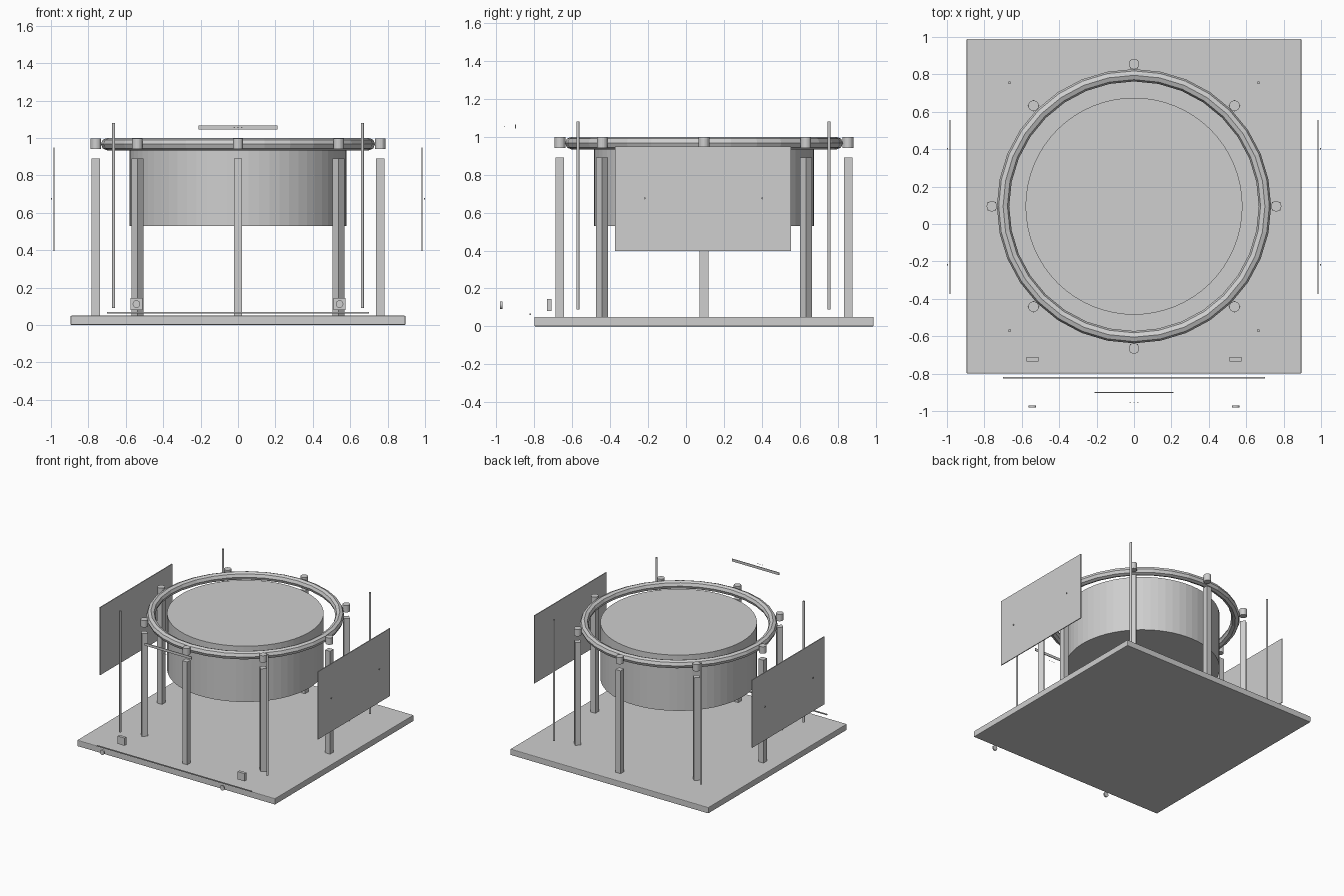
import bpy, bmesh, math
from mathutils import Matrix, Vector

if "Cube" in bpy.data.objects:
    bpy.data.objects.remove(bpy.data.objects["Cube"])

CY = 0.095  # centre of the round assembly along y

grey = bpy.data.materials.new("plain_grey")
grey.diffuse_color = (0.62, 0.62, 0.62, 1)
grey.use_nodes = True
grey.node_tree.nodes["Principled BSDF"].inputs["Base Color"].default_value = grey.diffuse_color


def finish(name, bm):
    me = bpy.data.meshes.new(name)
    bm.to_mesh(me)
    bm.free()
    me.materials.append(grey)
    ob = bpy.data.objects.new(name, me)
    bpy.context.collection.objects.link(ob)
    return ob


def box(name, centre, size, turn=0.0):
    bm = bmesh.new()
    m = (Matrix.Translation(centre) @ Matrix.Rotation(turn, 4, 'Z')
         @ Matrix.Diagonal((*size, 1)))
    bmesh.ops.create_cube(bm, size=1, matrix=m)
    return finish(name, bm)


def cylinder(name, centre, radius, depth, sides=16, axis='Z'):
    direction = {'X': (1, 0, 0), 'Y': (0, 1, 0), 'Z': (0, 0, 1)}[axis]
    rot = Vector((0, 0, 1)).rotation_difference(Vector(direction))
    bm = bmesh.new()
    bmesh.ops.create_cone(bm, cap_ends=True, segments=sides,
                          radius1=radius, radius2=radius, depth=depth,
                          matrix=Matrix.Translation(centre) @ rot.to_matrix().to_4x4())
    return finish(name, bm)


# Base board with softened edges
base = box("base_board", (0, CY, 0.025), (1.79, 1.79, 0.05))
bevel = base.modifiers.new("soft_edges", 'BEVEL')
bevel.width = 0.005
bevel.segments = 2

# Suspended drum
cylinder("drum", (0, CY, 0.757), 0.58, 0.456, 64)

# Faceted rim ring
bpy.ops.mesh.primitive_torus_add(location=(0, CY, 0.967), major_segments=32,
                                 minor_segments=8, major_radius=0.70,
                                 minor_radius=0.033)
ring = bpy.context.object
ring.name = "rim_ring"
ring.data.materials.append(grey)

# Eight posts facing the centre, each with a floating cap
for i in range(8):
    a = i * math.tau / 8
    x, y = 0.76 * math.cos(a), CY + 0.76 * math.sin(a)
    box(f"post_{i + 1}", (x, y, 0.47), (0.045, 0.045, 0.84), a)
    cylinder(f"post_cap_{i + 1}", (x, y, 0.97), 0.028, 0.056, 20)

# Mirrored parts on both sides
for s, side in ((-1, "left"), (1, "right")):
    # Thin corner rods
    for y, end in ((-0.57, "front"), (0.755, "back")):
        cylinder(f"rod_{end}_{side}", (s * 0.665, y, 0.585), 0.008, 0.99, 12)
    # Side panel and its two screws
    box(f"panel_{side}", (s * 0.984, 0.09, 0.673), (0.007, 0.93, 0.553))
    for i, y in enumerate((-0.218, 0.402)):
        cylinder(f"panel_screw_{side}_{i + 1}", (s * 0.997, y, 0.675),
                 0.005, 0.006, 12, 'X')
    # Switch block and the knob in front of it
    box(f"switch_block_{side}", (s * 0.543, -0.722, 0.112), (0.063, 0.024, 0.063))
    cylinder(f"knob_{side}", (s * 0.543, -0.975, 0.112), 0.02, 0.011, 24, 'Y')

# Front trim bar
box("trim_bar", (0, -0.822, 0.065), (1.40, 0.008, 0.008))

# Floating name plate and three tiny indicator dots
box("plate", (0, -0.90, 1.055), (0.425, 0.005, 0.021))
for i in (-1, 0, 1):
    cylinder(f"indicator_{i + 2}", (i * 0.02, -0.956, 1.055), 0.003, 0.003, 12, 'Y')
